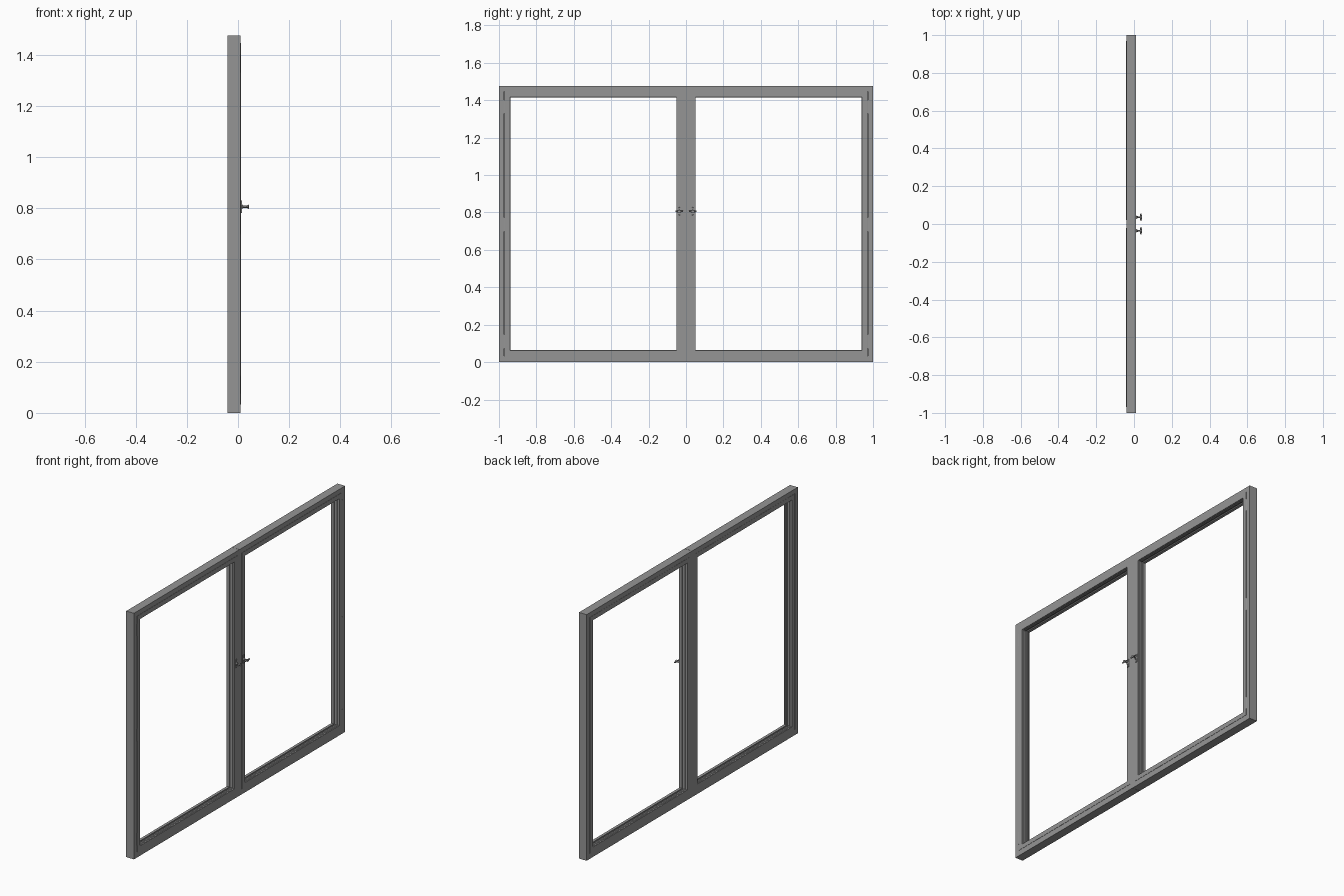
import bpy, bmesh, math
from mathutils import Matrix, Vector

if "Cube" in bpy.data.objects:
    bpy.data.objects.remove(bpy.data.objects["Cube"])

H = 1.475  # overall height
paint = bpy.data.materials.new("dark_grey_paint")
paint.diffuse_color = (.3, .3, .3, 1)
paint.use_nodes = True
paint.node_tree.nodes["Principled BSDF"].inputs["Base Color"].default_value = paint.diffuse_color


def finish(name, bm, smooth=False):
    bmesh.ops.recalc_face_normals(bm, faces=bm.faces)
    me = bpy.data.meshes.new(name)
    bm.to_mesh(me)
    bm.free()
    me.materials.append(paint)
    ob = bpy.data.objects.new(name, me)
    bpy.context.collection.objects.link(ob)
    if smooth:
        bpy.context.view_layer.objects.active = ob
        ob.select_set(True)
        bpy.ops.object.shade_smooth_by_angle(angle=math.radians(35))
        ob.select_set(False)


def ring(name, side, outer, inner, profile):
    """Sweep a closed (inset, x) profile round a rectangle with mitred corners.
    Points at inset 0 use the outer rectangle, others are inset from the inner one."""
    bm = bmesh.new()
    loops = []
    for d, x in profile:
        y0, y1, z0, z1 = inner if d > 0 else outer
        corners = [(y0 + d, z0 + d), (y1 - d, z0 + d), (y1 - d, z1 - d), (y0 + d, z1 - d)]
        loops.append([bm.verts.new((x, side * y, z)) for y, z in corners])
    for i, a in enumerate(loops):
        b = loops[(i + 1) % len(loops)]
        for k in range(4):
            n = (k + 1) % 4
            bm.faces.new((a[k], a[n], b[n], b[k]))
    finish(name, bm)


def box(bm, centre, size):
    m = Matrix.Translation(centre) @ Matrix.Diagonal((*size, 1))
    bmesh.ops.create_cube(bm, size=1, matrix=m)


def rod(bm, a, b, r1, r2=None, seg=16):
    a, b = Vector(a), Vector(b)
    m = Matrix.Translation((a + b) / 2) @ (b - a).to_track_quat('Z', 'Y').to_matrix().to_4x4()
    bmesh.ops.create_cone(bm, cap_ends=True, segments=seg, radius1=r1,
                          radius2=r1 if r2 is None else r2, depth=(b - a).length, matrix=m)


# Outer frame with a rebate for the sash
frame_profile = [(0, -.041), (0, .010), (.028, .010), (.028, .001), (.036, .001),
                 (.036, -.032), (.028, -.032), (.028, -.041)]

# Flat-faced sash, stepped in depth at its inner edge
sash_profile = [(0, -.042), (0, .0115), (.027, .0115), (.0275, .007), (.029, .007),
                (.029, .001), (.031, -.001), (.031, -.010), (.025, -.010),
                (.025, -.021), (.031, -.021), (.031, -.030), (.029, -.032),
                (.029, -.038), (.0275, -.038), (.027, -.042)]

for s, label in ((-1, "left"), (1, "right")):
    ring(f"{label}_outer_frame", s, (.0006, 1, 0, H), (-.007, 1, .005, H), frame_profile)
    # The sash closes tight on three sides and leaves a slim gap on the hinge side
    sash = (.021, .970, .033, H - .028)
    ring(f"{label}_sash", s, sash, sash, sash_profile)

    # Hinges: knuckle barrels with end caps
    for i, z in enumerate((.11, .735, 1.365)):
        bm = bmesh.new()
        y = s * .971
        rod(bm, (.008, y, z - .035), (.008, y, z + .035), .0035)
        for e in (-1, 1):
            rod(bm, (.008, y, z + e * .035 - .002), (.008, y, z + e * .035 + .002), .004)
        finish(f"{label}_hinge_{i + 1}", bm, True)

    # T-shaped handle on a screwed plate
    bm = bmesh.new()
    y, z = s * .036, .806
    box(bm, (.013, y, z), (.004, .012, .050))
    for e in (-1, 1):
        rod(bm, (.0145, y, z + e * .019), (.0165, y, z + e * .019), .0035, .0025)
    rod(bm, (.014, y, z), (.020, y, z), .010, .005)
    rod(bm, (.019, y, z), (.034, y, z), .004)
    rod(bm, (.032, y, z), (.0425, y, z), .004, .0085)
    for e in (-1, 1):
        rod(bm, (.037, y, z), (.037, y + e * .019, z), .0045, .0038)
    finish(f"{label}_handle", bm, True)
